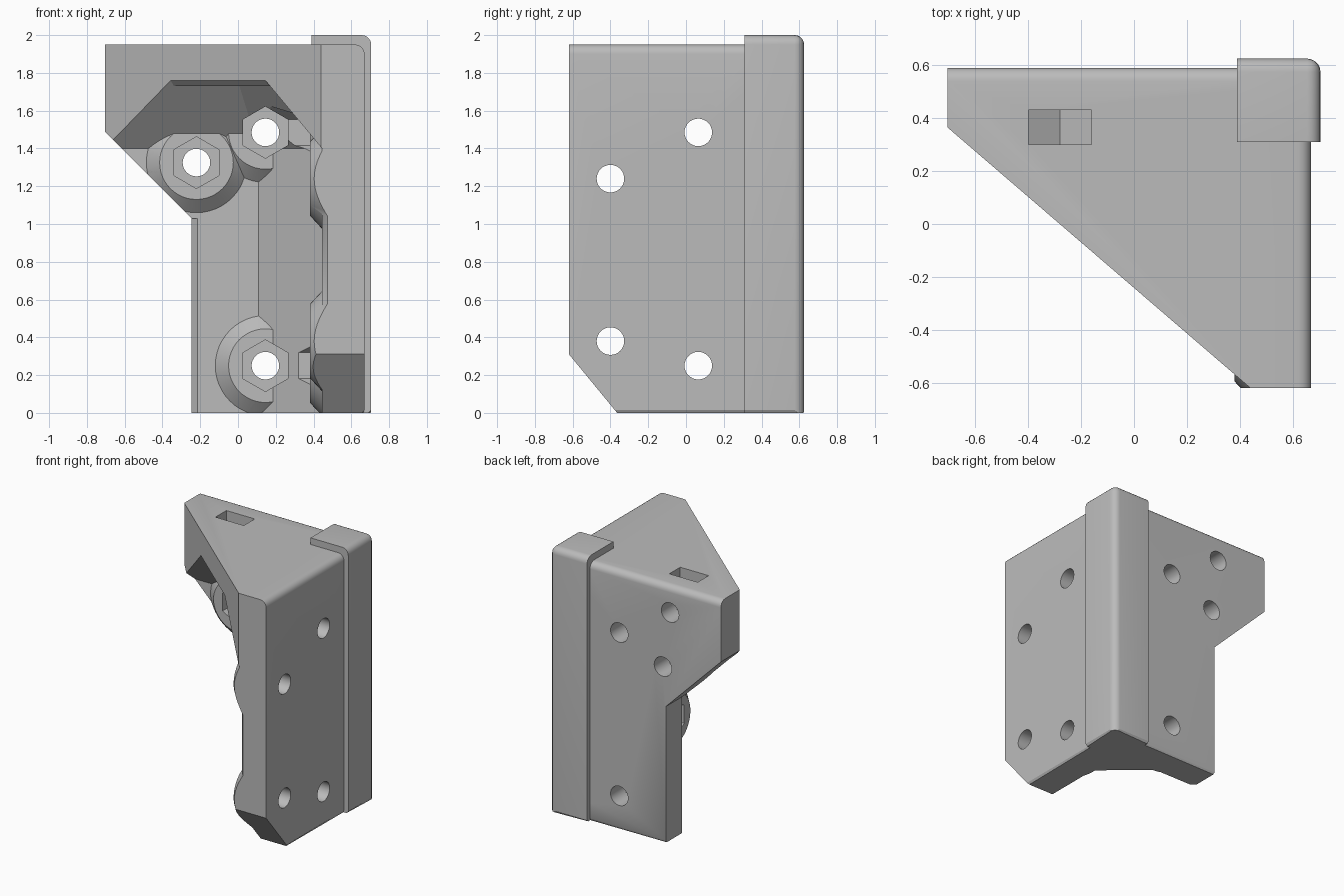
import bpy, bmesh
from math import radians
from mathutils import Matrix, Vector

if "Cube" in bpy.data.objects:
    bpy.data.objects.remove(bpy.data.objects["Cube"])

grey = bpy.data.materials.new("plain grey")
grey.use_nodes = True
grey.diffuse_color = (0.5, 0.5, 0.5, 1)
grey.node_tree.nodes["Principled BSDF"].inputs["Base Color"].default_value = grey.diffuse_color

BACK, RIGHT, TOP = 0.59, 0.67, 1.95       # outer faces
INNER_Y, INNER_X = 0.365, 0.445           # inner wall faces
SLANT = Vector((0.652, 0.758, 0))         # across the open diagonal side
FRONT_U, CORNER_U = -0.183, 0.348


def box(lo, hi):
    bm = bmesh.new()
    lo, hi = Vector(lo), Vector(hi)
    m = Matrix.Translation((lo + hi) / 2) @ Matrix.Diagonal((*(hi - lo), 1))
    bmesh.ops.create_cube(bm, size=1, matrix=m)
    return bm


def clip(bm, planes):
    """Keep the part where normal . p <= d for every plane, and cap it."""
    for n, d in planes:
        n = Vector(n)
        cut = bmesh.ops.bisect_plane(bm, geom=bm.verts[:] + bm.edges[:] + bm.faces[:], dist=1e-5,
                                     plane_co=n * d / n.length_squared, plane_no=n, clear_outer=True)
        edges = [e for e in cut["geom_cut"] if isinstance(e, bmesh.types.BMEdge) and e.is_boundary]
        if edges:
            bmesh.ops.edgeloop_fill(bm, edges=edges)
    return bm


def round_edges(bm, test, width, segments):
    edges = [e for e in bm.edges if test((e.verts[0].co + e.verts[1].co) / 2)]
    bmesh.ops.bevel(bm, geom=edges, offset=width, segments=segments, profile=0.5, affect="EDGES")


def rounded_block(lo, hi, radius):
    """Block with its back, right and top outer edges rounded and its foot chamfered."""
    bm = box(lo, hi)
    on = lambda a, b: abs(a - b) < 1e-4
    round_edges(bm, lambda c: on(c.x, hi[0]) + on(c.y, hi[1]) + on(c.z, hi[2]) == 2, radius, 5)
    round_edges(bm, lambda c: on(c.z, lo[2]) and (on(c.x, hi[0]) or on(c.y, hi[1])), 0.015, 1)
    return bm


def make(name, bm):
    bmesh.ops.recalc_face_normals(bm, faces=bm.faces[:])
    mesh = bpy.data.meshes.new(name)
    bm.to_mesh(mesh)
    bm.free()
    mesh.materials.append(grey)
    ob = bpy.data.objects.new(name, mesh)
    bpy.context.collection.objects.link(ob)
    return ob


def combine(ob, bm, operation):
    tool = make("tool", bm)
    mod = ob.modifiers.new("combine", "BOOLEAN")
    mod.operation, mod.object, mod.solver = operation, tool, "EXACT"
    bpy.context.view_layer.objects.active = ob
    bpy.ops.object.modifier_apply(modifier=mod.name)
    bpy.data.objects.remove(tool)


def cone(frame, r1, r2, z1, z2, sides):
    bm = bmesh.new()
    bmesh.ops.create_cone(bm, cap_ends=True, segments=sides, radius1=r1, radius2=r2, depth=z2 - z1,
                          matrix=frame @ Matrix.Translation((0, 0, (z1 + z2) / 2)))
    return bm


# Main body: triangular prism
body = make("corner_bracket", clip(rounded_block((-0.705, -0.62, 0), (RIGHT, BACK, TOP), 0.05),
                                   [(-SLANT, -FRONT_U)]))

# Hollow between the walls, with sloping ceilings
ceilings = [((0, 1.2, 1), 1.838), ((1.2, 0, 1), 1.934)]
big = ((-1.5, -1.5, -1), (1.5, 1.5, 3))
combine(body, clip(box(*big), ceilings + [((1.2 * SLANT.x, 1.2 * SLANT.y, 1), 1.818), ((0, 0, 1), 1.73),
        ((0, 1, 0), INNER_Y), ((1, 0, 0), INNER_X), (SLANT, CORNER_U)]), "DIFFERENCE")
# Small chamfer on the ceiling lip
lip = FRONT_U + 0.03
combine(body, clip(box((-1, -1, 1.6), (1, 1, 2)), ceilings + [
        (SLANT, lip), ((SLANT.x, SLANT.y, 1), 1.73 + lip)]), "DIFFERENCE")

# Cut-away below the left arm, and the front foot
combine(body, clip(box(*big), [((1, 0, 0), -0.245), ((1, 0, 1), 0.785)]), "DIFFERENCE")
foot = Vector((0, 0.31, 0.255))
combine(body, clip(box(*big), [(foot, -0.113)]), "DIFFERENCE")
# Chamfered inner edges of both wall ends
combine(body, clip(box((-0.4, 0, -1), (0, 0.5, 1.03)), [((1, 1, 0), 0.15)]), "DIFFERENCE")
combine(body, clip(box((0.3, -0.8, -1), (0.6, -0.5, 1.3)), [((1, 1, 0), -0.145)]), "DIFFERENCE")

# Screw positions in each wall
face_front = Matrix.Rotation(radians(90), 4, "X")
face_left = Matrix.Rotation(radians(-90), 4, "Z") @ face_front
frames = [Matrix.Translation((x, INNER_Y, z)) @ face_front
          for x, z in ((0.145, 1.485), (-0.22, 1.325), (0.145, 0.25))]
frames += [Matrix.Translation((INNER_X, y, z)) @ face_left
           for y, z in ((-0.4, 1.24), (0.065, 1.485), (-0.4, 0.38), (0.065, 0.25))]

# Tapered bosses
limits = [((0, 0, -1), 0), ((-1, 0, -1), -0.785), ((0, -1, 0), 0.62), (-foot, 0.113), ((-1, -1, 0), 0.217)]
for i, f in enumerate(frames):
    planes = [p for j, p in enumerate(limits) if (i == 1) == (j == 1)]
    combine(body, clip(cone(f, 0.303, 0.195, -0.035, 0.065, 48), planes), "UNION")

# Hexagonal nut pockets and screw holes
for f in frames:
    combine(body, cone(f, 0.137, 0.137, -0.065, 0.3, 6), "DIFFERENCE")
    combine(body, cone(f, 0.073, 0.073, -0.4, 0, 32), "DIFFERENCE")

# Nut slot opening through the top, with its screw hole
slot = Matrix.Translation((-0.28, INNER_Y, 1.75)) @ face_front
combine(body, cone(slot, 0.137, 0.137, -0.065, 0.065, 6), "DIFFERENCE")
combine(body, box((-0.3986, 0.3, 1.75), (-0.1614, 0.43, 2.2)), "DIFFERENCE")
combine(body, cone(slot, 0.073, 0.073, -0.4, 0, 32), "DIFFERENCE")

# Raised post over the outer corner
combine(body, rounded_block((0.39, 0.31, 0), (0.705, 0.625, 2), 0.05), "UNION")

bpy.ops.object.select_all(action="DESELECT")
body.select_set(True)
bpy.context.view_layer.objects.active = body
bpy.ops.object.shade_smooth_by_angle(angle=radians(30))
